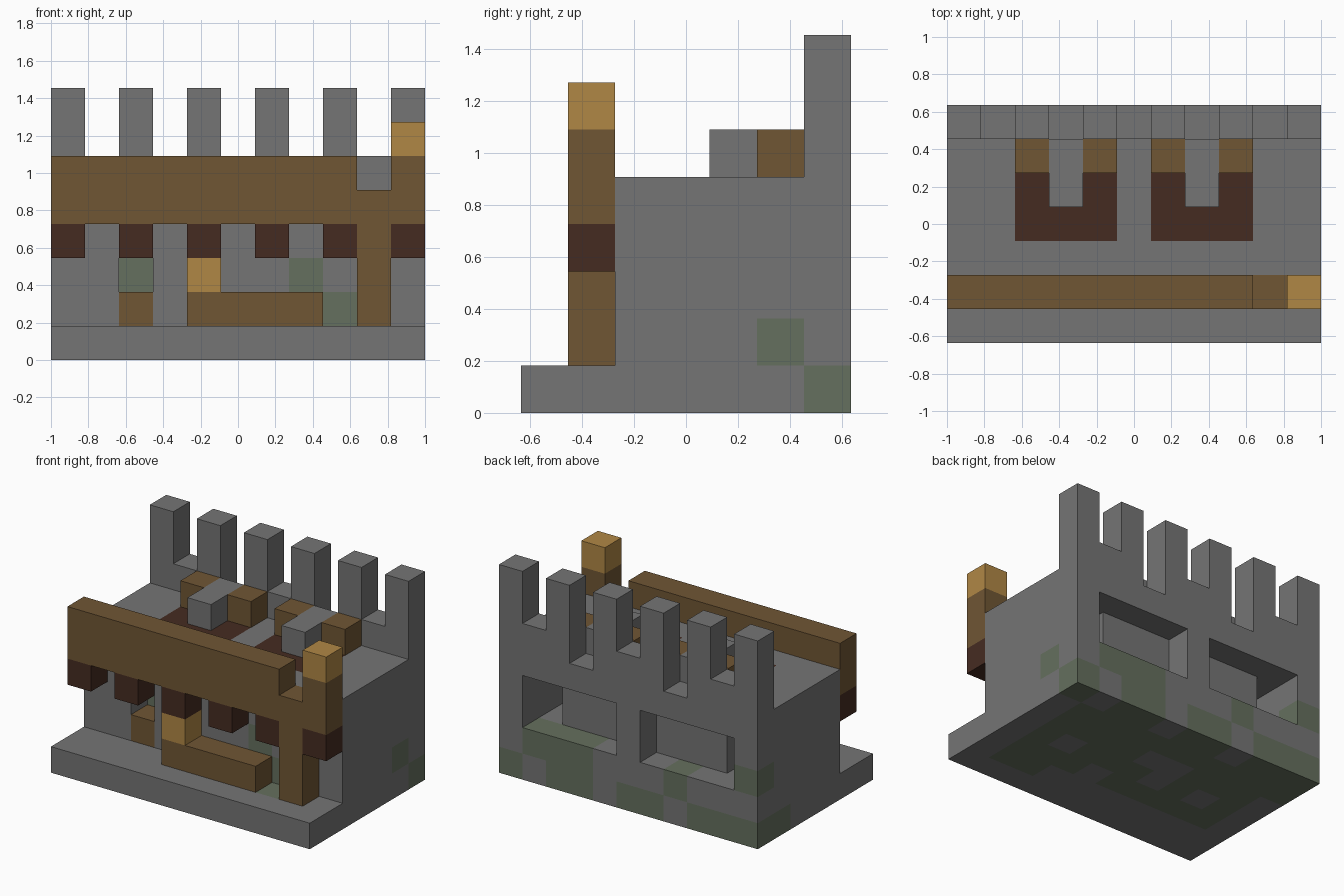
import bpy, bmesh
from mathutils import Vector
from itertools import product

cube = bpy.data.objects.get("Cube")
if cube:
    bpy.data.objects.remove(cube, do_unlink=True)

U = 2 / 11                       # edge of one block
NX, NY = 11, 7                   # blocks across and deep


def material(name, rgb):
    """Flat material from an sRGB colour."""
    lin = [((c / 255 + 0.055) / 1.055) ** 2.4 for c in rgb]
    m = bpy.data.materials.new(name)
    m.use_nodes = True
    m.diffuse_color = (*lin, 1)
    bsdf = m.node_tree.nodes["Principled BSDF"]
    bsdf.inputs["Base Color"].default_value = (*lin, 1)
    bsdf.inputs["Roughness"].default_value = 0.9
    return m


STONE = material("stone grey", (117, 117, 117))
MOSS = material("mossy stone", (101, 112, 94))
WOOD = material("oak brown", (112, 86, 52))
DARK = material("dark timber", (69, 43, 33))
PALE = material("pale timber", (176, 135, 69))


def place(p):
    """Block coordinates to model coordinates."""
    return Vector(((p[0] - NX / 2) * U, (p[1] - NY / 2) * U, p[2] * U))


def cells(x, y, z):
    """All blocks in three half-open ranges."""
    return set(product(range(*x), range(*y), range(*z)))


def build(name, blocks, mats, rule=lambda c: 0):
    """Outer skin of a set of blocks, coloured per block by a rule."""
    bm = bmesh.new()
    for c in sorted(blocks):
        for axis, side in product(range(3), (0, 1)):
            step = list(c)
            step[axis] += 2 * side - 1
            if tuple(step) in blocks:
                continue
            a, b = (axis + 1) % 3, (axis + 2) % 3
            corners = []
            for da, db in ((0, 0), (1, 0), (1, 1), (0, 1)):
                p = list(c)
                p[axis] += side
                p[a] += da
                p[b] += db
                corners.append(bm.verts.new(place(p)))
            face = bm.faces.new(corners if side else corners[::-1])
            face.material_index = rule(c)
    bmesh.ops.remove_doubles(bm, verts=bm.verts, dist=U / 100)
    bmesh.ops.dissolve_limit(bm, angle_limit=0.01, verts=bm.verts, edges=bm.edges,
                             delimit={'MATERIAL'})
    me = bpy.data.meshes.new(name)
    bm.to_mesh(me)
    bm.free()
    for m in mats:
        me.materials.append(m)
    ob = bpy.data.objects.new(name, me)
    bpy.context.collection.objects.link(ob)
    return ob


# Stone hall: plinth, walls and back parapet, with two rear windows and a niche
hall = cells((0, 11), (0, 7), (0, 1)) | cells((0, 11), (2, 7), (1, 5))
hall |= {(x, 6, 5) for x in range(NX) if x not in (3, 7)}
for lo, passage in ((1, 1), (6, 9)):
    hall -= cells((lo, lo + 4), (6, 7), (2, 4))
    hall -= cells((passage, passage + 1), (4, 7), (2, 4))
hall.discard((2, 2, 2))

# Moss blocks: front, sides, rear wall and underside
moss = {(2, 3, 2), (7, 2, 2), (8, 2, 1), (10, 5, 1), (0, 6, 2), (0, 5, 0)}
moss |= {(10 - i, 6, 0) for i in (0, 2, 3, 5, 6, 8, 9, 10)}
moss |= {(10 - i, 6, 1) for i in (1, 2, 3, 7)}
moss |= cells((1, 10), (2, 6), (0, 1)) | cells((8, 10), (1, 2), (0, 1))
moss -= {(8, 3, 0), (5, 4, 0), (4, 3, 0), (4, 4, 0), (2, 3, 0), (6, 2, 0)}

# Dark hearth tops: U shapes set flush in the roof
hearths = set()
for lo in (2, 6):
    hearths |= cells((lo, lo + 3), (3, 5), (4, 5)) - {(lo + 1, 4, 4)}


def hall_colour(c):
    if c in hearths:
        return 2
    if c == (2, 2, 1):
        return 3
    return 1 if c in moss else 0


build("stone_hall", hall, [STONE, MOSS, DARK, WOOD], hall_colour)

# Battlements on every other block
for n, x in enumerate(range(0, NX, 2)):
    build(f"merlon_{n + 1}", cells((x, x + 1), (6, 7), (6, 8)), [STONE])

# Roof blocks around each hearth
for side, lo in (("right", 2), ("left", 6)):
    build(f"{side}_chimney_stone", cells((lo + 1, lo + 2), (4, 6), (5, 6)), [STONE])
    for n, x in enumerate((lo, lo + 2)):
        build(f"{side}_chimney_wood_{n + 1}", {(x, 5, 5)}, [WOOD])

# Front canopy with its dark beam ends
build("canopy_board", cells((0, 9), (1, 2), (4, 6)), [WOOD])
for n, x in enumerate(range(0, NX - 1, 2)):
    build(f"beam_end_{n + 1}", {(x, 1, 3)}, [DARK])

# Support post and the corner post, banded by height
build("support_post", cells((9, 10), (1, 2), (1, 5)), [WOOD])
build("corner_post", cells((10, 11), (1, 2), (3, 7)), [DARK, WOOD, PALE],
      lambda c: 0 if c[2] == 3 else 2 if c[2] == 6 else 1)

# Counter with a pale crate on its end
build("counter", cells((4, 8), (1, 2), (1, 2)), [WOOD])
build("crate", {(4, 1, 2)}, [PALE])
